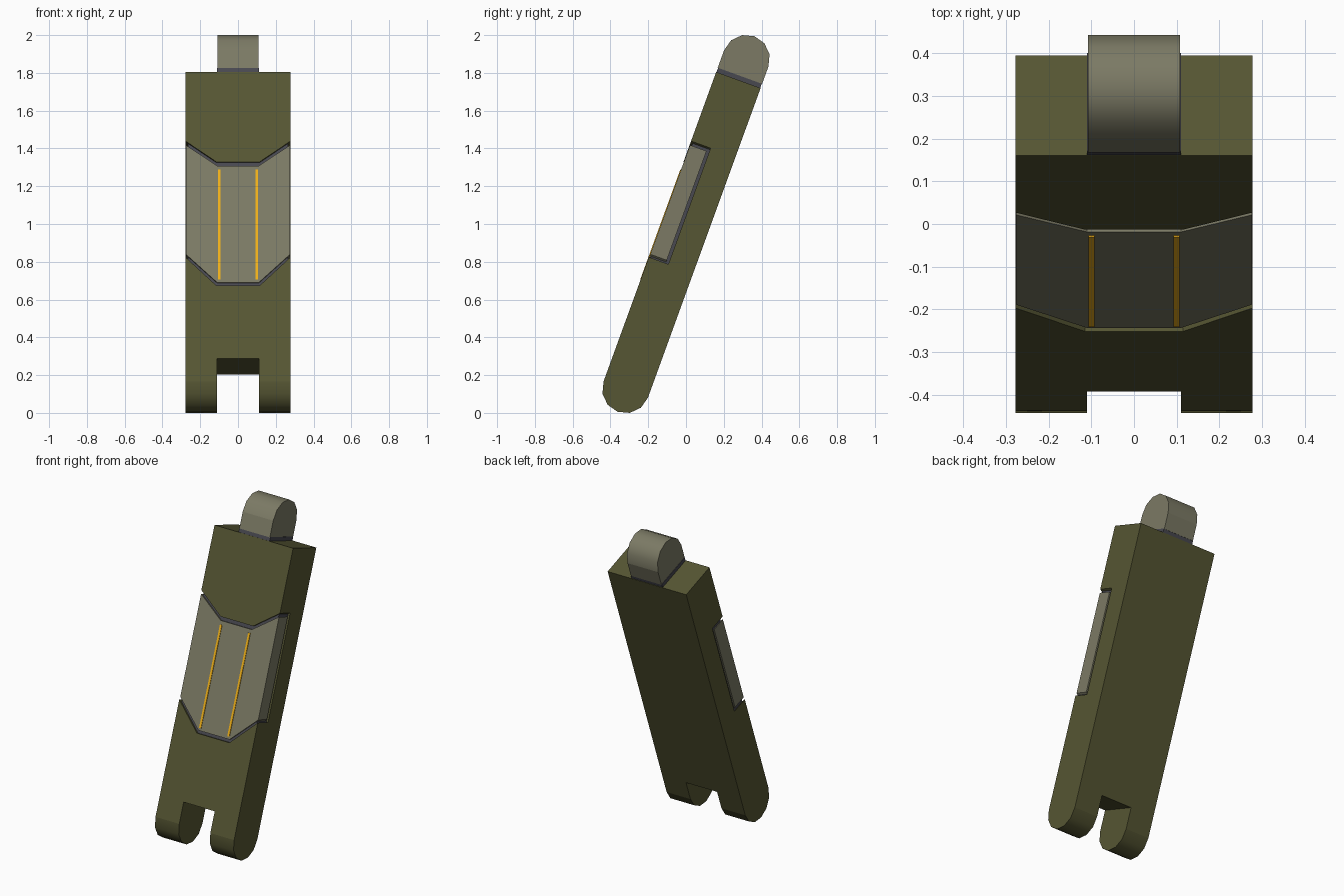
import bpy, bmesh, math
from mathutils import Matrix

if "Cube" in bpy.data.objects:
    bpy.data.objects.remove(bpy.data.objects["Cube"])

R = 0.125            # half thickness and end radius
HW = 0.278           # half width of body
TILT = Matrix.Translation((0, 0, 1)) @ Matrix.Rotation(math.radians(-20), 4, 'X')


def mat(name, r, g, b):
    m = bpy.data.materials.new(name)
    m.diffuse_color = (r, g, b, 1)
    m.use_nodes = True
    m.node_tree.nodes["Principled BSDF"].inputs["Base Color"].default_value = m.diffuse_color
    return m


OLIVE = mat("olive", 0.092, 0.092, 0.033)
LIGHT = mat("light_olive", 0.20, 0.195, 0.13)
DARK = mat("dark_grey", 0.065, 0.065, 0.08)
AMBER = mat("amber", 0.87, 0.44, 0.01)


def prism(name, pts, lo, hi, axis, material=None, round_faces=False):
    """Extrude a 2D outline: axis 'x' uses (y, z) points, axis 'y' uses (x, z)."""
    bm = bmesh.new()
    place = (lambda a, b, d: (d, a, b)) if axis == 'x' else (lambda a, b, d: (a, d, b))
    ends = [[bm.verts.new(place(a, b, d)) for a, b in pts] for d in (lo, hi)]
    bm.faces.new(ends[0])
    bm.faces.new(ends[1][::-1])
    n = len(pts)
    for i in range(n):
        j = (i + 1) % n
        f = bm.faces.new((ends[0][i], ends[0][j], ends[1][j], ends[1][i]))
        short = math.dist(pts[i], pts[j]) < 0.08
        f.smooth = round_faces and short
    bmesh.ops.recalc_face_normals(bm, faces=bm.faces)
    me = bpy.data.meshes.new(name)
    bm.to_mesh(me)
    bm.free()
    ob = bpy.data.objects.new(name, me)
    bpy.context.collection.objects.link(ob)
    ob.matrix_world = TILT
    if material:
        me.materials.append(material)
    return ob


def box(name, x0, x1, y0, y1, z0, z1, material=None):
    return prism(name, [(x0, z0), (x1, z0), (x1, z1), (x0, z1)], y0, y1, 'y', material)


def rounded(flat_z, centre_z):
    """Side profile: flat at one end, six-sided half circle at the other."""
    s = 1 if centre_z > flat_z else -1
    arc = [(R * math.cos(math.pi * k / 6), centre_z + s * R * math.sin(math.pi * k / 6))
           for k in range(7)]
    return [(R, flat_z)] + arc + [(-R, flat_z)]


def hexagon(w, top, top_side, bottom, bottom_side, flat=0.115):
    right = [(flat, bottom), (w, bottom_side), (w, top_side), (flat, top)]
    return right + [(-x, z) for x, z in reversed(right)]


def cut(ob, cutter):
    cutter.hide_render = True
    mod = ob.modifiers.new("cut", 'BOOLEAN')
    mod.operation, mod.solver, mod.object = 'DIFFERENCE', 'EXACT', cutter
    bpy.context.view_layer.objects.active = ob
    bpy.ops.object.modifier_apply(modifier=mod.name)
    bpy.data.objects.remove(cutter)


# main body with fork slot and wrap-around recess
body = prism("body", rounded(0.811, -0.933), -HW, HW, 'x', OLIVE, True)
cut(body, box("slot_cutter", -0.11, 0.11, -0.3, 0.3, -1.3, -0.803))
outer_slope = hexagon(HW, 0.305, 0.422, -0.392, -0.232)
wide = [(math.copysign(0.4, x), z) if abs(x) > 0.2 else (x, z) for x, z in outer_slope]
# widen the cutter while keeping the slanted edges in line
k = (0.4 - 0.115) / (HW - 0.115)
wide = hexagon(0.4, 0.305, 0.305 + 0.117 * k, -0.392, -0.392 + 0.16 * k)
cut(body, prism("recess_cutter", wide, -0.3, -0.015, 'y'))

# dark recess floor, panel and amber strips
prism("recess_floor", hexagon(HW - 0.012, 0.305, 0.414, -0.392, -0.243),
      -R + 0.012, -0.015, 'y', DARK)
prism("front_panel", hexagon(HW - 0.002, 0.283, 0.400, -0.374, -0.215, 0.11),
      -R + 0.002, -0.03, 'y', LIGHT)
for side, x in (("left", -0.1), ("right", 0.1)):
    box(side + "_strip", x - 0.007, x + 0.007, -R - 0.002, -R + 0.01, -0.358, 0.26, AMBER)

# top joint: dark collar and rounded lug
box("joint_collar", -0.11, 0.11, -R + 0.002, R - 0.002, 0.80, 0.835, DARK)
prism("joint_lug", rounded(0.833, 0.933), -0.108, 0.108, 'x', LIGHT, True)
